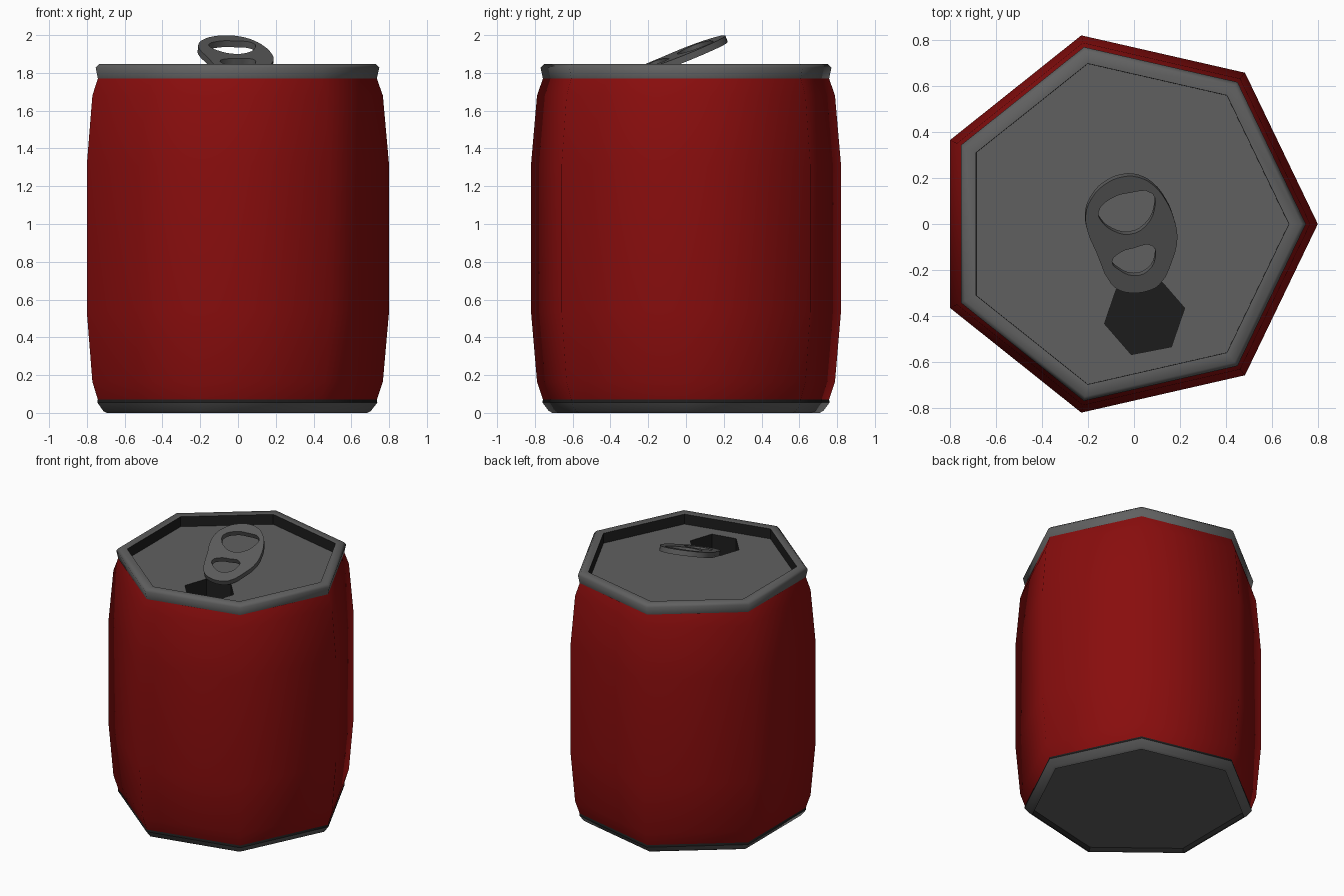
import bpy, bmesh
from math import sin, cos, pi, radians
from mathutils import Matrix, Vector

if "Cube" in bpy.data.objects:
    bpy.data.objects.remove(bpy.data.objects["Cube"])

CX = -0.042          # axis of the seven-sided can
LID_Z = 1.77
BASE_Z = 0.03        # recessed underside
HOLE = (0.046, -0.40, 0.178, radians(11))   # x, y, radius, turn


def material(name, rgb):
    m = bpy.data.materials.new(name)
    m.diffuse_color = (*rgb, 1)
    m.use_nodes = True
    m.node_tree.nodes["Principled BSDF"].inputs["Base Color"].default_value = m.diffuse_color
    return m


def add_object(name, bm, mat, angle=60):
    me = bpy.data.meshes.new(name)
    bm.to_mesh(me)
    bm.free()
    ob = bpy.data.objects.new(name, me)
    bpy.context.collection.objects.link(ob)
    me.materials.clear()
    me.materials.append(mat)
    bpy.ops.object.select_all(action='DESELECT')
    ob.select_set(True)
    bpy.context.view_layer.objects.active = ob
    bpy.ops.object.shade_smooth_by_angle(angle=radians(angle))
    return ob


def ring(bm, r, z, n=7, x=CX, y=0, turn=0):
    return [bm.verts.new((x + r * cos(turn + 2 * pi * i / n),
                          y + r * sin(turn + 2 * pi * i / n), z)) for i in range(n)]


def lathe(name, profile, mat, angle=60, n=7, **place):
    bm = bmesh.new()
    rings = [ring(bm, r, z, n, **place) for r, z in profile]
    for a, b in zip(rings, rings[1:]):
        for i in range(n):
            j = (i + 1) % n
            bm.faces.new((a[i], a[j], b[j], b[i]))
    bmesh.ops.remove_doubles(bm, verts=bm.verts, dist=1e-5)
    return add_object(name, bm, mat, angle)


red = material("red_paint", (0.25, 0.004, 0.004))
metal = material("dull_metal", (0.118, 0.118, 0.118))
tab_metal = material("tab_metal", (0.105, 0.105, 0.105))
dark = material("dark_opening", (0.012, 0.012, 0.012))

# Can wall, rims and underside
lathe("body", [(.777, .07), (.809, .165), (.842, .54), (.842, 1.31),
               (.809, 1.68), (.777, 1.77)], red)
lathe("bottom_groove", [(.78, .055), (.777, .07)], dark)
lathe("bottom_rim", [(.725, 0), (.745, .01), (.78, .055)], metal)
lathe("bottom_inner_wall", [(.715, BASE_Z), (.725, 0)], dark, angle=20)
lathe("bottom_plate", [(0, BASE_Z), (.715, BASE_Z)], metal)
lathe("top_rim", [(.777, 1.77), (.79, 1.828), (.77, 1.847), (.716, 1.843)], metal)
lathe("rim_inner_wall", [(.716, 1.843), (.715, LID_Z)], dark, angle=20)

# Lid with a six-sided opening
hx, hy, hr, ht = HOLE
bm = bmesh.new()
edges = []
for loop in (ring(bm, .715, LID_Z), ring(bm, hr, LID_Z, 6, hx, hy, ht)):
    edges += [bm.edges.new((loop[i - 1], loop[i])) for i in range(len(loop))]
bmesh.ops.triangle_fill(bm, use_beauty=True, edges=edges, normal=(0, 0, 1))
add_object("lid", bm, metal)
lathe("drinking_hole", [(hr, LID_Z), (hr, LID_Z - .15), (0, LID_Z - .15)], dark,
      angle=20, n=6, x=hx, y=hy, turn=ht)

# Pull tab: flat outline with two holes, then tilted
outline = [(-.21, .04), (-.185, .11), (-.13, .17), (-.05, .205), (.02, .203), (.085, .168),
           (.14, .1), (.175, .02), (.189, -.06), (.168, -.155), (.11, -.265), (.055, -.293),
           (-.01, -.3), (-.06, -.29), (-.10, -.26), (-.165, -.12), (-.2, -.04)]
finger_hole = [(-.155, .05), (-.1, .11), (-.02, .135), (.08, .132), (.09, .07),
               (.05, -.01), (-.02, -.045), (-.09, -.03), (-.14, .01)]
rivet_hole = [(-.095, -.165), (-.06, -.125), (0, -.105), (.08, -.095), (.093, -.145),
              (.06, -.205), (0, -.225), (-.065, -.2)]
T = .018             # half thickness
cu = bpy.data.curves.new("tab_outline", 'CURVE')
cu.dimensions, cu.fill_mode, cu.extrude, cu.resolution_u = '2D', 'BOTH', T, 3
for pts in (outline, finger_hole, rivet_hole):
    sp = cu.splines.new('BEZIER')
    sp.bezier_points.add(len(pts) - 1)
    sp.use_cyclic_u = True
    for bp, (x, y) in zip(sp.bezier_points, pts):
        bp.co = (x, y, 0)
        bp.handle_left_type = bp.handle_right_type = 'AUTO'
helper = bpy.data.objects.new("tab_helper", cu)
bpy.context.collection.objects.link(helper)
flat = bpy.data.meshes.new_from_object(
    helper.evaluated_get(bpy.context.evaluated_depsgraph_get()))
bpy.data.objects.remove(helper)

bm = bmesh.new()
bm.from_mesh(flat)
bmesh.ops.remove_doubles(bm, verts=bm.verts, dist=1e-4)
roll, pitch = .1, .38
n = Vector((roll, -pitch, 1)).normalized()
tilt = Matrix(((1, 0, n.x, 0), (0, 1, n.y, 0), (-roll, pitch, n.z, 1.916), (0, 0, 0, 1)))
bmesh.ops.transform(bm, verts=bm.verts, matrix=tilt @ Matrix.Translation((0, 0, -T)))
bmesh.ops.recalc_face_normals(bm, faces=bm.faces)
add_object("pull_tab", bm, tab_metal, angle=40)
